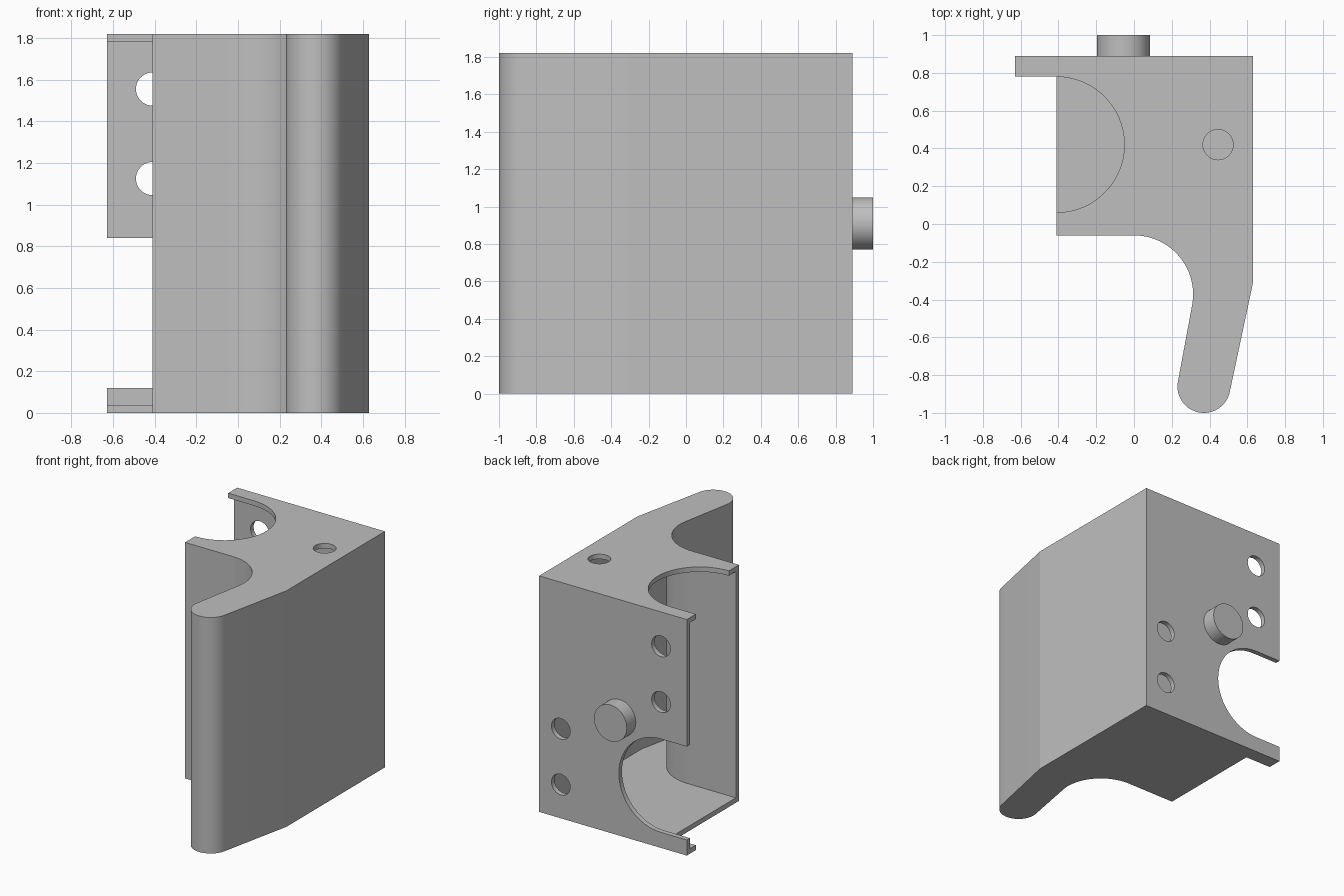
import bpy, bmesh, math
from math import cos, sin, radians
from mathutils import Vector

old = bpy.data.objects.get("Cube")
if old:
    bpy.data.objects.remove(old, do_unlink=True)

H, WALL = 1.82, 0.038
BACK, FLANGE_X, OPEN_X = 0.89, -0.63, -0.41
TILT = 12

grey = bpy.data.materials.new("plain grey")
grey.use_nodes = True
colour = (0.52, 0.52, 0.52, 1)
grey.diffuse_color = colour
grey.node_tree.nodes["Principled BSDF"].inputs["Base Color"].default_value = colour


def arc(cx, cy, r, start, end, steps):
    angles = [radians(start + (end - start) * i / steps) for i in range(steps + 1)]
    return [(cx + r * cos(a), cy + r * sin(a)) for a in angles]


def prism(name, outline, low, high, along_y=False):
    """Extrude a 2D outline along z, or an x-z outline along y."""
    bm = bmesh.new()
    place = (lambda u, v: (u, low, v)) if along_y else (lambda u, v: (u, v, low))
    face = bm.faces.new([bm.verts.new(place(u, v)) for u, v in outline])
    grown = bmesh.ops.extrude_face_region(bm, geom=[face])
    step = Vector((0, high - low, 0)) if along_y else Vector((0, 0, high - low))
    bmesh.ops.translate(bm, vec=step,
                        verts=[v for v in grown["geom"] if isinstance(v, bmesh.types.BMVert)])
    bmesh.ops.recalc_face_normals(bm, faces=bm.faces)
    mesh = bpy.data.meshes.new(name)
    bm.to_mesh(mesh)
    bm.free()
    mesh.materials.append(grey)
    obj = bpy.data.objects.new(name, mesh)
    bpy.context.collection.objects.link(obj)
    return obj


def activate(obj):
    bpy.ops.object.select_all(action="DESELECT")
    obj.select_set(True)
    bpy.context.view_layer.objects.active = obj


def cut(target, cutter):
    cutter.hide_render = True
    mod = target.modifiers.new("cut", "BOOLEAN")
    mod.operation = "DIFFERENCE"
    mod.solver = "EXACT"
    mod.object = cutter
    activate(target)
    bpy.ops.object.modifier_apply(modifier=mod.name)
    bpy.data.objects.remove(cutter, do_unlink=True)


def body_outline(inset):
    """Right-hand edge of the section: front wall, curved neck, rounded arm, side."""
    side = 0.63 - inset
    return (arc(0, -0.373, 0.313 + inset, 90, -TILT, 24)
            + arc(0.37, -0.86, 0.14 - inset, 180 - TILT, 360 - TILT, 36)
            + [(side, -0.31), (side, BACK - inset)])


# Outer body with the back flange
housing = prism("housing", [(FLANGE_X, BACK), (FLANGE_X, 0.78), (OPEN_X, 0.78),
                            (OPEN_X, -0.06)] + body_outline(0), 0, H)

# Hollow interior, open towards the right side
cut(housing, prism("hollow", [(-0.8, BACK - WALL), (-0.8, -0.06 + WALL)]
                   + body_outline(WALL), WALL, H - WALL))

# Half-round notch and round hole in the top plate
cut(housing, prism("top_notch", arc(OPEN_X, 0.42, 0.359, 0, 354, 59), H - 0.2, H + 0.1))
cut(housing, prism("top_hole", arc(0.445, 0.42, 0.08, 0, 350, 35), H - 0.2, H + 0.1))

# Round-ended slot in the back plate
slot = [(-0.8, 0.12)] + arc(OPEN_X, 0.48, 0.36, -90, 90, 30) + [(-0.8, 0.84)]
cut(housing, prism("back_slot", slot, 0.8, 1.0, True))

# Two pairs of screw holes in the back plate
for x, heights in ((OPEN_X, (1.555, 1.125)), (0.445, (0.69, 0.26))):
    for z in heights:
        cut(housing, prism("screw_hole", arc(x, z, 0.08, 0, 350, 35), 0.8, 1.0, True))

# Round peg on the back
peg = prism("back_peg", arc(-0.055, 0.91, 0.14, 0, 352.5, 47), BACK - 0.01, 1.0, True)

for obj in (housing, peg):
    activate(obj)
    bpy.ops.object.shade_smooth_by_angle(angle=radians(11))
